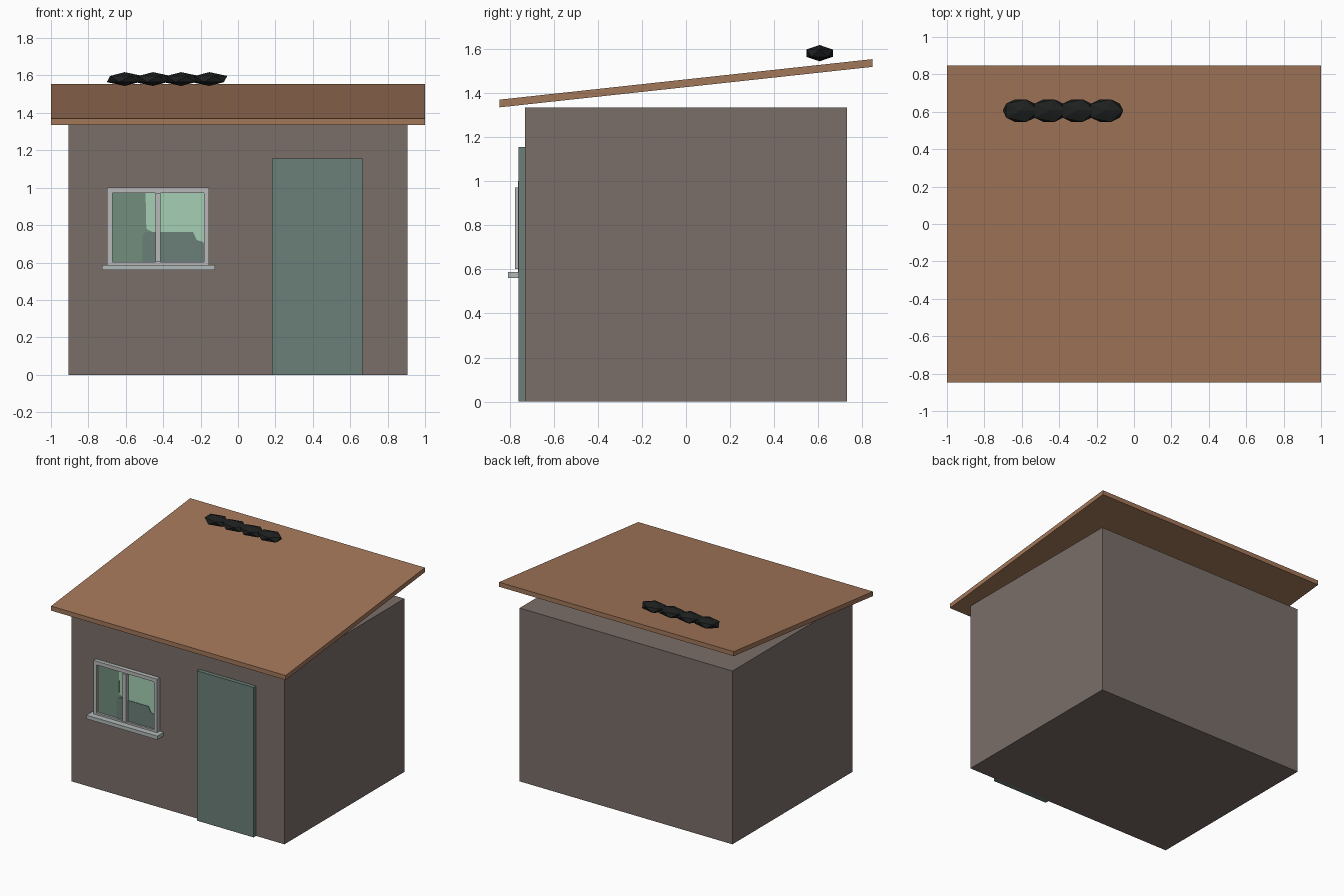
import bpy
import bmesh
from mathutils import Matrix

cube = bpy.data.objects.get("Cube")
if cube:
    bpy.data.objects.remove(cube, do_unlink=True)


def material(name, color):
    m = bpy.data.materials.new(name)
    m.use_nodes = True
    m.diffuse_color = (*color, 1)
    bsdf = next(n for n in m.node_tree.nodes if n.type == "BSDF_PRINCIPLED")
    bsdf.inputs["Base Color"].default_value = (*color, 1)
    return m


WALL = material("wall_brown_grey", (0.195, 0.156, 0.141))
ROOF = material("roof_brown", (0.365, 0.184, 0.102))
DOOR = material("door_green_grey", (0.147, 0.212, 0.188))
FRAME = material("frame_grey", (0.48, 0.48, 0.49))
SILL = material("sill_grey", (0.44, 0.49, 0.48))
PALE = material("glass_pale_green", (0.38, 0.63, 0.46))
DARK = material("glass_dark_green", (0.165, 0.27, 0.2))
BLACK = material("charcoal", (0.013, 0.014, 0.014))


def finish(name, bm, mat):
    bmesh.ops.recalc_face_normals(bm, faces=bm.faces)
    mesh = bpy.data.meshes.new(name)
    bm.to_mesh(mesh)
    bm.free()
    mesh.materials.append(mat)
    obj = bpy.data.objects.new(name, mesh)
    bpy.context.collection.objects.link(obj)
    return obj


def box(name, x, y, z, mat, rise=0):
    """Box from three ranges; rise lifts the back edge by a shear."""
    bm = bmesh.new()
    bmesh.ops.create_cube(bm, size=1)
    for v in bm.verts:
        back = v.co.y > 0
        v.co = [r[0] if c < 0 else r[1] for c, r in zip(v.co, (x, y, z))]
        v.co.z += rise if back else 0
    return finish(name, bm, mat)


def plate(name, outline, y, mat):
    """Thin upright plate extruded from an x-z outline."""
    bm = bmesh.new()
    face = bm.faces.new([bm.verts.new((x, y, z)) for x, z in outline])
    new = bmesh.ops.extrude_face_region(bm, geom=[face])["geom"]
    verts = [g for g in new if isinstance(g, bmesh.types.BMVert)]
    bmesh.ops.translate(bm, verts=verts, vec=(0, 0.004, 0))
    return finish(name, bm, mat)


# Main building
box("walls", (-0.907, 0.907), (-0.73, 0.73), (0, 1.335), WALL)
box("roof", (-1, 1), (-0.847, 0.847), (1.335, 1.37), ROOF, rise=0.184)
box("door", (0.182, 0.665), (-0.76, -0.725), (0, 1.155), DOOR)

# Window frame, mullion and sill
L, R, B, T, W = -0.70, -0.155, 0.585, 1.0, 0.028
FY = (-0.762, -0.725)
for side, x in (("left", (R - W, R)), ("right", (L, L + W))):
    box("window_stile_" + side, x, FY, (B, T), FRAME)
for side, z in (("top", (T - W, T)), ("bottom", (B, B + W * 0.6))):
    box("window_rail_" + side, (L + W, R - W), FY, z, FRAME)
box("window_mullion", (-0.442, -0.414), (-0.775, -0.725), (0.602, 0.972), FRAME)
box("window_sill", (-0.727, -0.122), (-0.808, -0.725), (0.56, 0.588), SILL)

# Glass with a curtain shade and a low dark reflection
plate("window_glass", [(L, B), (R, B), (R, T), (L, T)], -0.742, PALE)
plate("glass_curtain", [(L, B), (-0.46, B), (-0.46, 0.765), (-0.49, 0.78),
                        (-0.495, T), (L, T)], -0.745, DARK)
plate("glass_reflection", [(-0.51, B), (R, B), (-0.185, 0.71), (-0.22, 0.72),
                           (-0.24, 0.762), (-0.495, 0.762), (-0.51, 0.745)],
      -0.748, DOOR)

# Row of faceted lumps on the roof
for i in range(4):
    bm = bmesh.new()
    bmesh.ops.create_icosphere(bm, subdivisions=1, radius=1)
    bm.transform(Matrix.Translation((-0.606 + 0.151 * i, 0.606, 1.581))
                 @ Matrix.Diagonal((0.107, 0.071, 0.037, 1)))
    finish(f"roof_lump_{i + 1}", bm, BLACK)
